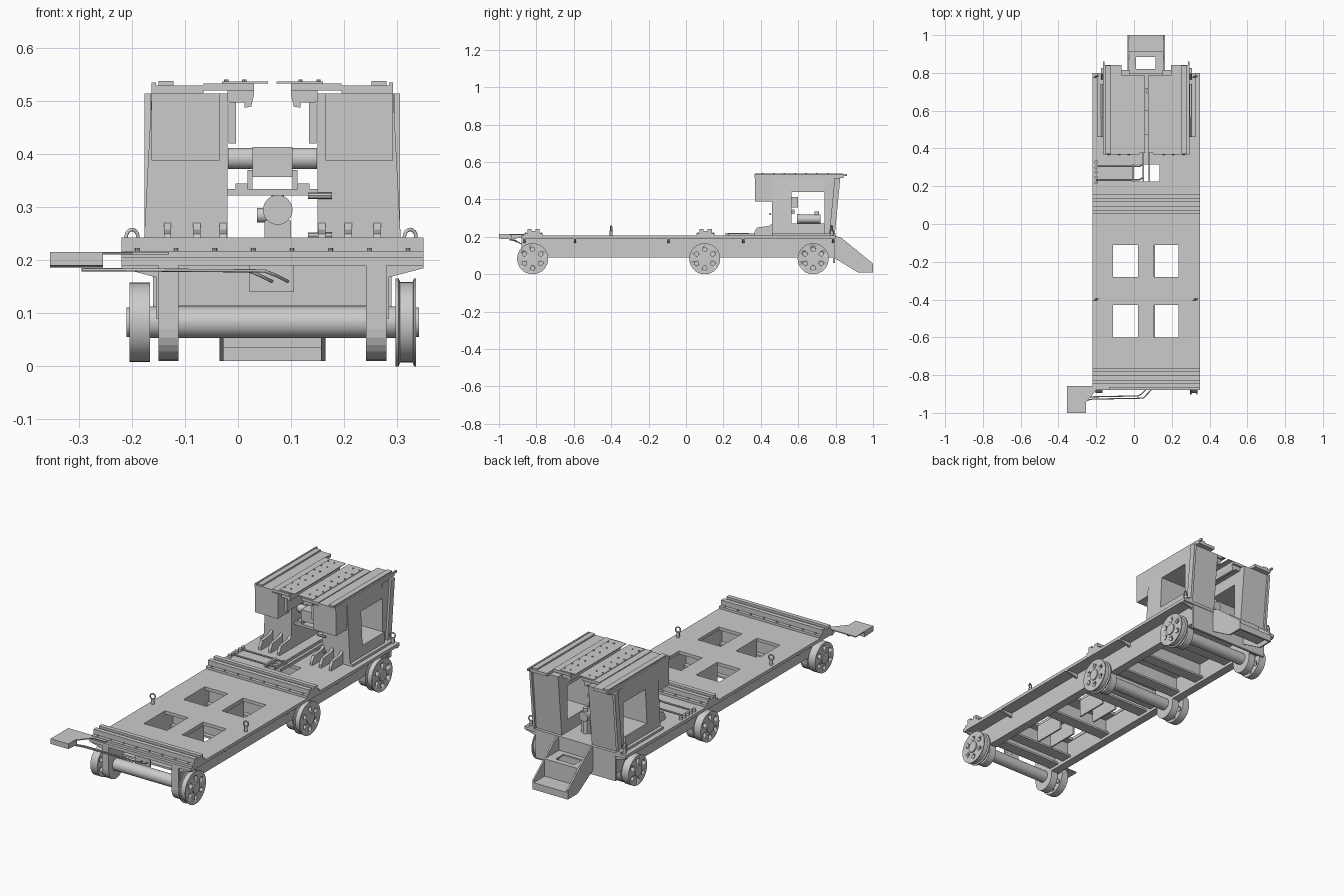
import bpy, bmesh, math
from mathutils import Vector, Matrix

CX = 0.065                      # centre plane of the cart
AX = {'X': Vector((1, 0, 0)), 'Y': Vector((0, 1, 0)), 'Z': Vector((0, 0, 1))}


def finish(name, bm, smooth=False):
    bmesh.ops.recalc_face_normals(bm, faces=bm.faces)
    me = bpy.data.meshes.new(name)
    bm.to_mesh(me)
    bm.free()
    ob = bpy.data.objects.new(name, me)
    bpy.context.collection.objects.link(ob)
    if smooth:
        bpy.ops.object.select_all(action='DESELECT')
        ob.select_set(True)
        bpy.context.view_layer.objects.active = ob
        bpy.ops.object.shade_smooth_by_angle(angle=math.radians(35))
    return ob


def prism(name, pts, axis, a, b, sym=False):
    """Extrude a 2D profile along an axis; sym also builds it mirrored about CX."""
    bm = bmesh.new()
    place = {'X': lambda u, v: (a, u, v), 'Y': lambda u, v: (u, a, v), 'Z': lambda u, v: (u, v, a)}[axis]
    f = bm.faces.new([bm.verts.new(place(*p)) for p in pts])
    r = bmesh.ops.extrude_face_region(bm, geom=[f])
    bmesh.ops.translate(bm, vec=AX[axis] * (b - a), verts=[v for v in r['geom'] if isinstance(v, bmesh.types.BMVert)])
    if sym:
        d = bmesh.ops.duplicate(bm, geom=bm.verts[:] + bm.edges[:] + bm.faces[:])
        for v in d['geom']:
            if isinstance(v, bmesh.types.BMVert):
                v.co.x = 2 * CX - v.co.x
    return finish(name, bm)


def box(name, x0, x1, y0, y1, z0, z1, sym=False):
    return prism(name, [(x0, y0), (x1, y0), (x1, y1), (x0, y1)], 'Z', z0, z1, sym)


def cyls(name, axis, centers, r, h, seg=24):
    """One object holding equal cylinders along an axis."""
    bm = bmesh.new()
    rot = Vector((0, 0, 1)).rotation_difference(AX[axis]).to_matrix().to_4x4()
    for c in centers:
        bmesh.ops.create_cone(bm, cap_ends=True, segments=seg, radius1=r, radius2=r, depth=h,
                              matrix=Matrix.Translation(c) @ rot)
    return finish(name, bm, True)


def lathe(name, prof, y, z, seg=40):
    """Revolve an (x, radius) profile about an x-parallel axis."""
    bm = bmesh.new()
    vs = [bm.verts.new((x, y, z + r)) for x, r in prof]
    es = [bm.edges.new(p) for p in zip(vs, vs[1:])]
    bmesh.ops.spin(bm, geom=vs + es, cent=(0, y, z), axis=(1, 0, 0), angle=2 * math.pi, steps=seg)
    bmesh.ops.remove_doubles(bm, verts=bm.verts, dist=1e-5)
    return finish(name, bm, True)


def pipe(name, pts, r):
    cu = bpy.data.curves.new(name, 'CURVE')
    cu.dimensions = '3D'
    cu.bevel_depth, cu.bevel_resolution, cu.use_fill_caps = r, 2, True
    sp = cu.splines.new('POLY')
    sp.points.add(len(pts) - 1)
    for p, q in zip(sp.points, pts):
        p.co = (*q, 1)
    ob = bpy.data.objects.new(name, cu)
    bpy.context.collection.objects.link(ob)


# deck plate with square openings
xs = [-0.22, -0.11, -0.01, 0.02, 0.105, 0.135, 0.235, 0.35]
ys = [-0.88, -0.60, -0.43, -0.28, -0.11, 0.225, 0.315, 0.80]
bm = bmesh.new()
grid = [[bm.verts.new((x, y, 0.19)) for x in xs] for y in ys]
for j in range(7):
    for i in range(7):
        if (j in (1, 3) and i in (0, 3, 6)) or j in (0, 2, 4, 6) or (j == 5 and i not in (2, 3, 4)):
            bm.faces.new((grid[j][i], grid[j][i + 1], grid[j + 1][i + 1], grid[j + 1][i]))
r = bmesh.ops.extrude_face_region(bm, geom=bm.faces[:])
bmesh.ops.translate(bm, vec=(0, 0, 0.016), verts=[v for v in r['geom'] if isinstance(v, bmesh.types.BMVert)])
finish('deck_plate', bm)

# underframe
box('side_beam', -0.155, -0.112, -0.87, 0.79, 0.09, 0.19, True)
for y in (-0.74, -0.645, -0.355, -0.065, 0.02, 0.18, 0.36, 0.58):
    box('cross_beam', -0.112, 0.242, y - 0.008, y + 0.008, 0.115, 0.19)
    box('cross_beam_flange', -0.112, 0.242, y - 0.03, y + 0.03, 0.105, 0.115)
for y in (-0.60, -0.28):
    box('opening_wall', 0.02, 0.028, y, y + 0.17, 0.1, 0.19, True)
box('rear_end_plate', -0.16, 0.29, 0.785, 0.797, 0.06, 0.19)
for y in (-0.87, -0.6, -0.1, 0.3, 0.78):
    prism('deck_gusset', [(-0.22, 0.19), (-0.22, 0.185), (-0.155, 0.168), (-0.155, 0.19)], 'Y', y, y + 0.012, True)

# wheels, bearings and axles
for y in (-0.82, 0.10, 0.68):
    plain = [(-0.210, 0), (-0.210, 0.028), (-0.205, 0.028), (-0.205, 0.075), (-0.166, 0.075),
             (-0.166, 0.03), (-0.15, 0.03), (-0.15, 0)]
    flanged = [(0.28, 0), (0.28, 0.03), (0.297, 0.03), (0.297, 0.083), (0.303, 0.083), (0.306, 0.076),
               (0.330, 0.076), (0.332, 0.083), (0.336, 0.083), (0.336, 0.028), (0.342, 0.028), (0.342, 0)]
    holes = [(CX, y + 0.05 * math.cos(a), 0.083 + 0.05 * math.sin(a)) for a in
             [math.pi / 6 + k * math.pi / 3 for k in range(6)]]
    cutter = cyls('hole_cutter', 'X', holes, 0.0115, 0.8, 16)
    for name, prof in (('plain_wheel', plain), ('flanged_wheel', flanged)):
        w = lathe(name, prof, y, 0.083)
        m = w.modifiers.new('holes', 'BOOLEAN')
        m.operation, m.object = 'DIFFERENCE', cutter
        bpy.context.view_layer.objects.active = w
        bpy.ops.object.modifier_apply(modifier='holes')
    bpy.data.objects.remove(cutter)
    arc = [(y + 0.06 * math.cos(t), 0.07 + 0.06 * math.sin(t)) for t in
           [math.pi + k * math.pi / 12 for k in range(13)]]
    prism('bearing_block', arc + [(y + 0.06, 0.19), (y - 0.06, 0.19)], 'X', -0.15, -0.112, True)
    cyls('axle', 'X', [(CX, y, 0.083)], 0.03, 0.36, 32)

# clamping bars across the deck
for y in (-0.815, 0.105):
    box('bar_base', -0.22, 0.35, y - 0.05, y + 0.05, 0.206, 0.218)
    for s in (-1, 1):
        box('bar_ridge', -0.22, 0.35, y + s * 0.022 - 0.011, y + s * 0.022 + 0.011, 0.218, 0.243)
    box('bar_web', -0.22, 0.35, y - 0.012, y + 0.012, 0.218, 0.232)
    cyls('bar_bolt', 'Z', [(-0.19 + 0.073 * k, y + s * 0.042, 0.22) for k in range(8) for s in (-1, 1)], 0.004, 0.006, 8)

# lifting eyes
for x in (-0.2, 0.325):
    for y in (-0.40, 0.78):
        cyls('eye_stem', 'Z', [(x, y, 0.218)], 0.008, 0.03, 12)
        pipe('lifting_eye', [(x + 0.011 * math.cos(t), y + 0.004 * math.cos(t), 0.244 + 0.014 * math.sin(t))
                             for t in [k * math.pi / 8 for k in range(17)]], 0.0035)

# twin towers with side windows
def wall(z):
    return -0.163 - 0.016 * (0.515 - z) / 0.31

def tower(name, y0, y1, z0, z1):
    prism(name, [(wall(z0), z0), (-0.02, z0), (-0.02, z1), (wall(z1), z1)], 'Y', y0, y1, True)

tower('tower_front_pillar', 0.46, 0.565, 0.206, 0.515)
tower('tower_sill', 0.565, 0.74, 0.206, 0.27)
tower('tower_header', 0.565, 0.74, 0.44, 0.515)
prism('tower_rear_pillar', [(0.74, 0.206), (0.785, 0.206), (0.815, 0.515), (0.74, 0.515)], 'X', -0.165, -0.02, True)
prism('tower_rear_edge', [(0.765, 0.206), (0.795, 0.206), (0.825, 0.515), (0.795, 0.515)], 'X', -0.176, -0.163, True)
box('tower_foot_flange', -0.195, -0.165, 0.46, 0.8, 0.206, 0.218, True)
box('tower_overhang', -0.163, -0.035, 0.37, 0.46, 0.388, 0.515, True)
for x in (-0.14, -0.085, -0.035):
    prism('front_foot_rib', [(0.365, 0.206), (0.46, 0.206), (0.46, 0.27), (0.445, 0.258), (0.38, 0.25), (0.365, 0.225)],
          'X', x, x + 0.014, True)

# table tops and guide jaws
box('top_cap', -0.163, -0.065, 0.367, 0.842, 0.515, 0.53, True)
box('top_inner_cap', -0.065, 0.03, 0.367, 0.79, 0.52, 0.534, True)
box('top_rail', -0.15, -0.122, 0.37, 0.84, 0.53, 0.538, True)
box('top_edge_strip', -0.163, -0.155, 0.367, 0.86, 0.525, 0.536, True)
box('cover_strip', -0.03, 0.057, 0.375, 0.785, 0.534, 0.537, True)
cyls('table_bolt', 'Z', [(x, 0.41 + 0.058 * k, 0.538) for x in (-0.022, 0.012, 0.118, 0.152) for k in range(7)],
     0.004, 0.006, 8)
prism('guide_jaw', [(-0.02, 0.52), (0.03, 0.52), (0.03, 0.512), (0.025, 0.49), (0.012, 0.488), (0.012, 0.498),
                    (-0.015, 0.498), (-0.02, 0.5)], 'Y', 0.38, 0.78, True)
box('guide_bracket', -0.018, -0.004, 0.4, 0.54, 0.42, 0.498, True)

# carriage between the towers
box('carriage_block', 0.027, 0.103, 0.47, 0.60, 0.357, 0.414)
cyls('carriage_roller', 'X', [(0.004, 0.52, 0.392), (0.126, 0.52, 0.392)], 0.02, 0.046, 24)
box('carriage_column', 0.018, 0.027, 0.49, 0.56, 0.335, 0.37, True)
box('carriage_tie', -0.02, 0.15, 0.48, 0.58, 0.322, 0.335)
box('carriage_arm', -0.005, 0.018, 0.48, 0.58, 0.335, 0.345, True)

# gear motor with its stand
cyls('motor_body', 'Y', [(0.075, 0.66, 0.295)], 0.024, 0.12, 24)
cyls('motor_flange', 'Y', [(0.075, 0.60, 0.295)], 0.028, 0.012, 24)
cyls('motor_shaft', 'Z', [(0.075, 0.70, 0.27)], 0.012, 0.13, 16)
box('motor_stand', 0.05, 0.10, 0.61, 0.70, 0.206, 0.275)
cyls('motor_side_cap', 'X', [(0.048, 0.64, 0.285)], 0.014, 0.025, 16)
cyls('stop_screw', 'X', [(0.155, 0.45, 0.322), (0.155, 0.45, 0.246)], 0.006, 0.045, 8)

# rear step
side = [(0.795, 0.205), (0.83, 0.195), (1.0, 0.057), (1.0, 0.01), (0.92, 0.01), (0.795, 0.085)]
prism('step_side', side, 'X', -0.035, -0.027, True)
for x0, x1, y0, y1 in ((-0.027, 0.01, 0.797, 0.905), (0.115, 0.157, 0.797, 0.905),
                       (0.01, 0.115, 0.797, 0.82), (0.01, 0.115, 0.885, 0.905)):
    box('upper_tread', x0, x1, y0, y1, 0.125, 0.133)
box('step_riser', -0.027, 0.157, 0.905, 0.912, 0.035, 0.133)
box('lower_tread', -0.027, 0.157, 0.905, 1.0, 0.035, 0.045)
box('step_front_lip', -0.027, 0.157, 0.992, 1.0, 0.01, 0.045)

# pedal arm at the front corner
prism('pedal_arm', [(-0.355, -1.0), (-0.255, -1.0), (-0.255, -0.945), (-0.2, -0.88), (-0.13, -0.88), (-0.13, -0.858),
                    (-0.355, -0.858)], 'Z', 0.211, 0.216)
prism('pedal_box', [(-1.0, 0.19), (-0.93, 0.186), (-0.93, 0.211), (-1.0, 0.211)], 'X', -0.355, -0.255)
prism('pedal_web', [(-0.93, 0.186), (-0.87, 0.2), (-0.87, 0.211), (-0.93, 0.211)], 'X', -0.31, -0.298)

# hoses and connector plate at the front
box('connector_plate', 0.022, 0.106, -0.86, -0.852, 0.14, 0.19)
for dx, dy in ((0, 0), (0.03, -0.012)):
    pipe('front_hose', [(-0.295, -0.93 + dy, 0.182), (-0.22, -0.915 + dy, 0.182), (0.02 + dx, -0.91 + dy, 0.18),
                        (0.04 + dx, -0.9, 0.172), (0.06 + dx, -0.88, 0.162), (0.065 + dx, -0.85, 0.16)], 0.003)

# hydraulic lines and couplings on the deck
for y in (0.235, 0.305):
    pipe('deck_pipe', [(-0.2, y, 0.217), (0.03, y, 0.217), (0.045, y + 0.01, 0.217)], 0.004)
cyls('deck_coupling', 'Z', [(-0.2, 0.22 + 0.027 * k, 0.213) for k in range(5)], 0.009, 0.016, 12)
box('pipe_bridge', -0.01, 0.0, 0.225, 0.315, 0.206, 0.22)
box('guide_strip', 0.045, 0.052, 0.225, 0.60, 0.206, 0.218, True)
